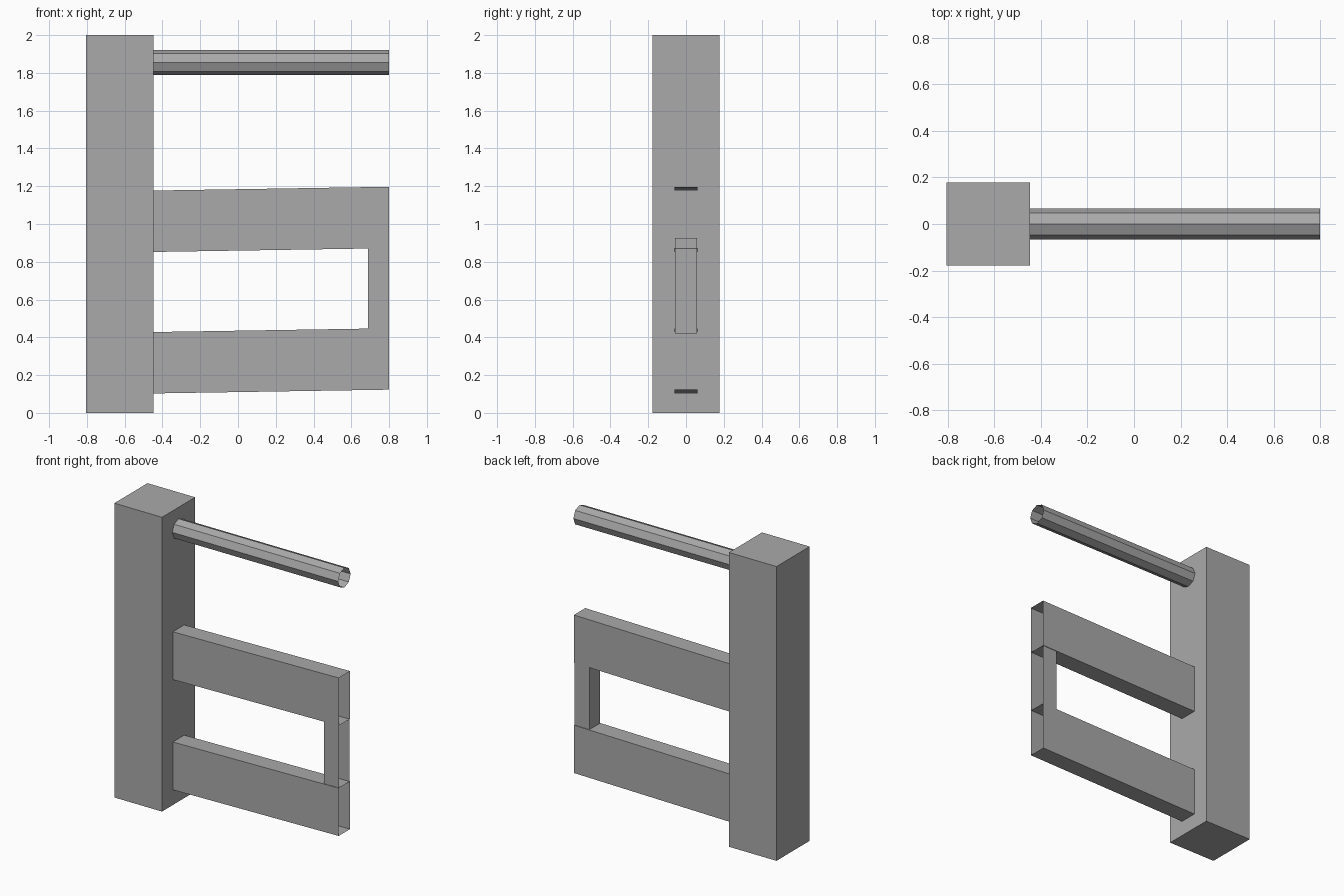
import bpy, bmesh, math

if "Cube" in bpy.data.objects:
    bpy.data.objects.remove(bpy.data.objects["Cube"])

grey = bpy.data.materials.new("plain grey")
grey.diffuse_color = (0.4, 0.4, 0.4, 1)
grey.use_nodes = True
grey.node_tree.nodes["Principled BSDF"].inputs["Base Color"].default_value = grey.diffuse_color


def add_part(name, bm):
    bmesh.ops.recalc_face_normals(bm, faces=bm.faces)
    mesh = bpy.data.meshes.new(name)
    bm.to_mesh(mesh)
    bm.free()
    mesh.materials.append(grey)
    bpy.context.collection.objects.link(bpy.data.objects.new(name, mesh))


def tube(name, profile, x0, x1, rise=0.0, capped=False):
    """Extrude a (y, z) outline along x; rise lifts the far end."""
    bm = bmesh.new()
    near = [bm.verts.new((x0, y, z)) for y, z in profile]
    far = [bm.verts.new((x1, y, z + rise)) for y, z in profile]
    n = len(profile)
    for i in range(n):
        j = (i + 1) % n
        bm.faces.new((near[i], near[j], far[j], far[i]))
    if capped:
        bm.faces.new(near)
        bm.faces.new(far)
    add_part(name, bm)


def rect(half_y, z0, z1):
    return [(-half_y, z0), (half_y, z0), (half_y, z1), (-half_y, z1)]


POST_X, END_X = -0.447, 0.8

# Solid square post
tube("post", rect(0.178, 0, 2), -0.805, POST_X, capped=True)

# Two slightly rising hollow rails, open at the ends
for name, z in (("lower_rail", 0.103), ("upper_rail", 0.852)):
    tube(name, rect(0.061, z, z + 0.325), POST_X, END_X, rise=0.02)

# Hollow octagonal top bar
bar = [(0.067 * math.cos(math.tau * i / 8), 1.855 + 0.067 * math.sin(math.tau * i / 8))
       for i in range(8)]
tube("top_bar", bar, POST_X, END_X)

# Upright joining the rails, a channel open on its outer side, top and bottom
bm = bmesh.new()
outline = [(END_X, -0.057), (0.687, -0.057), (0.687, 0.057), (END_X, 0.057)]
low = [bm.verts.new((x, y, 0.42)) for x, y in outline]
high = [bm.verts.new((x, y, 0.925)) for x, y in outline]
for i in range(3):
    bm.faces.new((low[i], low[i + 1], high[i + 1], high[i]))
# Outward-facing guide: reverse if the back wall faces the open side
bm.normal_update()
add_part("end_upright", bm)
